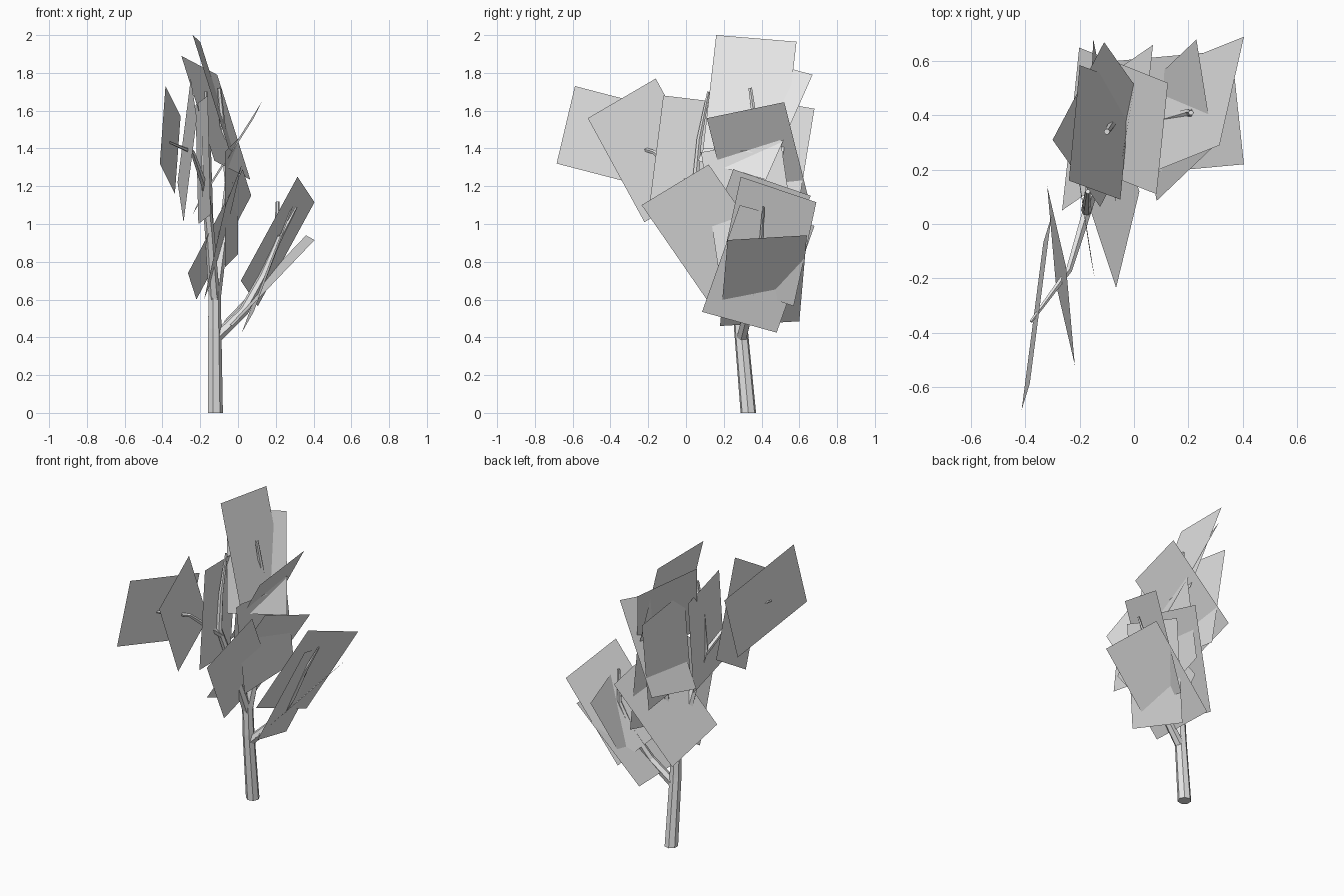
import bpy, math
from mathutils import Vector

if "Cube" in bpy.data.objects:
    bpy.data.objects.remove(bpy.data.objects["Cube"])

# one flat grey for wood and foliage
grey = bpy.data.materials.new("pale grey")
grey.diffuse_color = (0.8, 0.8, 0.8, 1)
grey.use_nodes = True
grey.node_tree.nodes["Principled BSDF"].inputs["Base Color"].default_value = grey.diffuse_color


def add_object(name, verts, faces):
    me = bpy.data.meshes.new(name)
    me.from_pydata([tuple(v) for v in verts], [], faces)
    me.materials.append(grey)
    me.update()
    ob = bpy.data.objects.new(name, me)
    bpy.context.collection.objects.link(ob)
    return ob


def limb(name, points, sides=7):
    """Tapered tube through (x, y, z, radius) points."""
    pos = [Vector(p[:3]) for p in points]
    verts, faces = [], []
    n = len(pos)
    for i, p in enumerate(points):
        d = (pos[min(i + 1, n - 1)] - pos[max(i - 1, 0)]).normalized()
        if i == 0 and p[2] == 0:
            d = Vector((0, 0, 1))
        a = (Vector((1, 0, 0)) - d * d.x).normalized()
        b = d.cross(a)
        for k in range(sides):
            t = 2 * math.pi * k / sides
            verts.append(pos[i] + (a * math.cos(t) + b * math.sin(t)) * p[3])
    for i in range(n - 1):
        for k in range(sides):
            j = (k + 1) % sides
            faces.append((i * sides + k, i * sides + j,
                          (i + 1) * sides + j, (i + 1) * sides + k))
    faces.append(tuple(reversed(range(sides))))
    faces.append(tuple(range((n - 1) * sides, n * sides)))
    return add_object(name, verts, faces)


def leaf_card(name, corner, side, length):
    """Flat foliage rectangle from one corner and its two edges."""
    c, s, l = Vector(corner), Vector(side), Vector(length)
    return add_object(name, [c, c + s, c + s + l, c + l], [(0, 1, 2, 3)])


# trunk and leader
limb("trunk", [(-.122, .33, 0, .042), (-.125, .29, .45, .037), (-.125, .28, .65, .034)])
limb("leader", [(-.125, .28, .6, .033), (-.085, .32, .88, .026), (-.05, .34, 1.22, .02),
                (-.08, .37, 1.5, .016), (-.1, .34, 1.72, .011)], 6)

# right branch with its side twig
limb("right_branch", [(-.115, .295, .4, .03), (.03, .33, .54, .027), (.13, .385, .72, .022),
                      (.205, .41, .9, .016), (.21, .41, 1.12, .01)], 6)
limb("right_twig", [(.13, .385, .72, .016), (.22, .4, .92, .012), (.31, .41, 1.09, .006)], 5)

# front branch with its side twig
limb("front_branch", [(-.125, .28, .6, .03), (-.15, .15, .95, .025), (-.175, .05, 1.22, .02),
                      (-.175, .07, 1.45, .015), (-.17, .12, 1.7, .009)], 6)
limb("front_twig", [(-.17, .06, 1.18, .018), (-.24, -.17, 1.38, .012), (-.38, -.36, 1.44, .006)], 5)

# foliage cards: corner, short edge, long edge
front_leaves = [
    ((-.414, -.685, 1.32), (.03, .097, .41), (.08, .617, -.16)),
    ((-.218, -.52, 1.56), (-.032, .36, .21), (-.07, .30, -.55)),
    ((-.16, -.12, 1.68), (-.065, .42, -.05), (.015, -.08, -.63)),
]
top_leaves = [
    ((-.24, .16, 2.0), (.04, .425, -.035), (.19, -.07, -.6)),
    ((-.30, .31, 1.89), (.19, .36, -.10), (.175, -.247, -.555)),
    ((.083, .11, 1.56), (.042, .41, .085), (-.327, .13, -.515)),
    ((-.15, .68, 1.61), (-.02, -.415, .075), (.02, -.10, -.61)),
]
middle_leaves = [
    ((-.066, -.235, 1.10), (.086, .355, .215), (-.114, .345, -.5)),
    ((.025, .25, 1.29), (.045, .41, -.14), (-.29, -.2, -.55)),
    ((0, .5, 1.45), (-.07, -.42, -.07), (0, .09, -.61)),
]
right_leaves = [
    ((.405, .69, 1.115), (-.09, -.40, .135), (-.3, -.12, -.55)),
    ((.405, .22, .915), (-.045, .42, .025), (-.435, -.04, -.455)),
    ((.083, .085, .535), (-.063, .395, -.11), (.21, .2, .565)),
]
for group, cards in (("front", front_leaves), ("top", top_leaves),
                     ("middle", middle_leaves), ("right", right_leaves)):
    for i, card in enumerate(cards, 1):
        leaf_card(f"{group}_leaf_card_{i}", *card)
